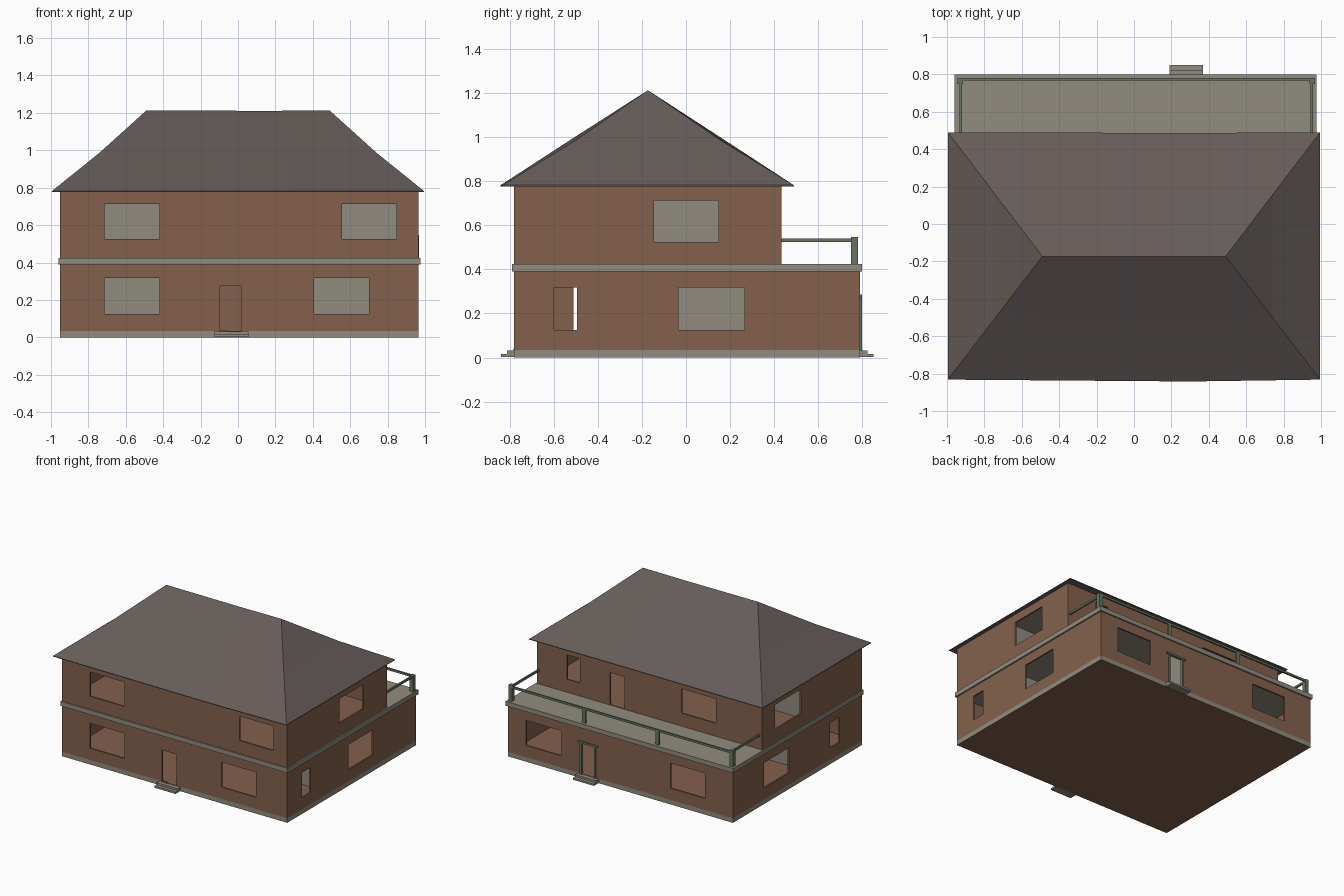
import bpy, bmesh

if "Cube" in bpy.data.objects:
    bpy.data.objects.remove(bpy.data.objects["Cube"])

def material(name, rgb):
    m = bpy.data.materials.new(name)
    m.diffuse_color = (*rgb, 1)
    m.use_nodes = True
    m.node_tree.nodes["Principled BSDF"].inputs["Base Color"].default_value = m.diffuse_color
    return m

BROWN = material("brown_wall", (0.230, 0.118, 0.073))
STONE = material("grey_stone", (0.288, 0.262, 0.215))
ROOF = material("roof_slate", (0.132, 0.108, 0.101))
GREEN = material("green_trim", (0.133, 0.179, 0.119))

def finish(bm, name, *mats):
    me = bpy.data.meshes.new(name)
    bm.to_mesh(me)
    bm.free()
    ob = bpy.data.objects.new(name, me)
    bpy.context.collection.objects.link(ob)
    for m in mats:
        me.materials.append(m)
    return ob

def box(name, x, y, z, *mats, rule=None):
    """Box from (min, max) ranges; rule(face) picks the material slot."""
    bm = bmesh.new()
    bmesh.ops.create_cube(bm, size=1)
    for v in bm.verts:
        v.co = [r[0] + (c + 0.5) * (r[1] - r[0]) for c, r in zip(v.co, (x, y, z))]
    bm.normal_update()
    if rule:
        for f in bm.faces:
            f.material_index = rule(f)
    return finish(bm, name, *mats)

def wall(name, axis, pos, outward, span, z, holes, thick=0.012):
    """Wall panel across an axis, with rectangular openings (a0, a1, z0, z1)."""
    aa = sorted({*span, *(h[0] for h in holes), *(h[1] for h in holes)})
    zz = sorted({*z, *(h[2] for h in holes), *(h[3] for h in holes)})
    bm = bmesh.new()
    def co(a, h):
        return (pos, a, h) if axis == 'x' else (a, pos, h)
    verts = {(a, h): bm.verts.new(co(a, h)) for a in aa for h in zz}
    for a0, a1 in zip(aa, aa[1:]):
        for z0, z1 in zip(zz, zz[1:]):
            ma, mz = (a0 + a1) / 2, (z0 + z1) / 2
            if any(h[0] < ma < h[1] and h[2] < mz < h[3] for h in holes):
                continue
            bm.faces.new([verts[k] for k in ((a0, z0), (a1, z0), (a1, z1), (a0, z1))])
    bmesh.ops.delete(bm, geom=[v for v in bm.verts if not v.link_faces], context='VERTS')
    bm.normal_update()
    i = 'xy'.index(axis)
    flip = [f for f in bm.faces if f.normal[i] * outward < 0]
    bmesh.ops.reverse_faces(bm, faces=flip)
    ob = finish(bm, name, BROWN)
    mod = ob.modifiers.new("thickness", 'SOLIDIFY')
    mod.thickness, mod.offset = thick, -1
    return ob

L, R, F, B, UB = -0.953, 0.966, -0.78, 0.79, 0.433  # wall planes
LOW, HIGH = (0.034, 0.392), (0.424, 0.781)          # storey heights
g, u = (0.125, 0.318), (0.525, 0.713)               # window heights

# Ground slab: brown floor with a grey skirting
box("ground_slab", (L, R), (F, B), (0, 0.035), BROWN, STONE,
    rule=lambda f: int(abs(f.normal.z) < 0.5))

# Ground floor walls
wall("ground_front_wall", 'y', F, -1, (L, R), LOW,
     [(-0.715, -0.42, *g), (0.405, 0.70, *g), (-0.10, 0.02, 0.034, 0.275)])
wall("ground_back_wall", 'y', B, 1, (L, R), LOW,
     [(-0.717, -0.42, *g), (0.51, 0.81, *g), (0.22, 0.34, 0.034, 0.275)])
wall("ground_right_wall", 'x', R, 1, (F, B), LOW,
     [(-0.60, -0.495, *g), (-0.035, 0.265, *g)])
wall("ground_left_wall", 'x', L, -1, (F, B), LOW,
     [(-0.51, -0.395, *g), (0.11, 0.41, *g)])

# Upper floor walls
wall("upper_front_wall", 'y', F, -1, (L, R), HIGH,
     [(-0.715, -0.42, *u), (0.557, 0.847, *u)])
wall("upper_back_wall", 'y', UB, 1, (L, R), HIGH,
     [(0.60, 0.713, *u), (0.22, 0.345, 0.43, 0.675), (-0.56, -0.265, *u)])
wall("upper_right_wall", 'x', R, 1, (F, UB), HIGH, [(-0.145, 0.147, *u)])
wall("upper_left_wall", 'x', L, -1, (F, UB), HIGH, [(-0.04, 0.28, *u)])

# Middle slab doubling as balcony deck, upper floor and ceiling
box("balcony_slab", (-0.961, 0.977), (-0.79, 0.80), (0.39, 0.425), STONE)
box("upper_floor", (L + 0.01, R - 0.01), (F + 0.01, UB - 0.01), (0.42, 0.43), BROWN)
box("upper_ceiling", (L + 0.01, R - 0.01), (F + 0.01, UB - 0.01), (0.765, 0.778), STONE)

# Inner partitions
for tag, z, back in (("ground", LOW, B - 0.012), ("upper", HIGH, UB - 0.012)):
    box(tag + "_partition_left", (L + 0.012, -0.20), (-0.16, -0.148), z, STONE)
    box(tag + "_partition_right", (0.18, R - 0.012), (-0.262, -0.25), z, STONE)
    box(tag + "_partition_hall", (0.18, 0.192), (-0.25, back), z, STONE)

# Two-tread steps at both doors, and the front threshold
for tag, x, y, s in (("front", (-0.125, 0.055), F, -1), ("back", (0.19, 0.37), B, 1)):
    for k, (d, z) in enumerate(((0.06, (0.002, 0.016)), (0.033, (0.016, 0.031)))):
        box(f"{tag}_step_{k}", x, sorted((y, y + s * d)), z, STONE)
box("front_threshold", (-0.092, -0.06), (F - 0.004, F + 0.006), (0.031, 0.04), GREEN)

# Back door frame
for k, x in enumerate(((0.212, 0.226), (0.334, 0.348))):
    box(f"door_jamb_{k}", x, (B - 0.012, B + 0.008), (0.031, 0.275), GREEN)
box("door_lintel", (0.195, 0.365), (B - 0.012, B + 0.010), (0.272, 0.286), GREEN)

# Balcony railing
RL, RR, RB = -0.926, 0.950, 0.774
for tag, x, s in (("left", RL, -1), ("right", RR, 1)):
    box(tag + "_rail", (x - 0.006, x + 0.006), (UB, RB), (0.525, 0.541), GREEN)
    px = x + s * 0.004
    box(tag + "_corner_post", (px - 0.015, px + 0.015), (0.748, 0.78), (0.424, 0.546), GREEN)
box("back_rail", (RL, RR), (RB - 0.006, RB + 0.006), (0.525, 0.541), GREEN)
for k in (1, 2):
    x = RL + (RR - RL) * k / 3
    box(f"rail_post_{k}", (x - 0.015, x + 0.015), (RB - 0.006, RB + 0.006), (0.424, 0.53), GREEN)

# Hipped roof: hips sag half way up, long slopes stay straight in the middle
bm = bmesh.new()
rings = []
for t, z, mid in ((0, 0.777, 0), (0, 0.782, 0), (0.5, 0.985, 0.014), (1, 1.213, -0.002)):
    hx, y0, y1 = 0.995 - 0.505 * t, -0.832 + 0.659 * t, 0.49 - 0.663 * t
    mx, bow = 0.3 * (1 - t / 2), 0.01 * (1 - t)
    rings.append([bm.verts.new(c) for c in
                  ((-hx, y0, z), (mx, y0 - bow, z + mid), (hx, y0, z),
                   (hx, y1, z), (mx, y1 - bow / 3, z + mid), (-hx, y1, z))])
bm.faces.new(rings[0][::-1])
for lo, hi in zip(rings, rings[1:]):
    for i in range(6):
        j = (i + 1) % 6
        bm.faces.new((lo[i], lo[j], hi[j], hi[i]))
bmesh.ops.remove_doubles(bm, verts=bm.verts, dist=0.001)
bmesh.ops.recalc_face_normals(bm, faces=bm.faces)
finish(bm, "roof", ROOF)
